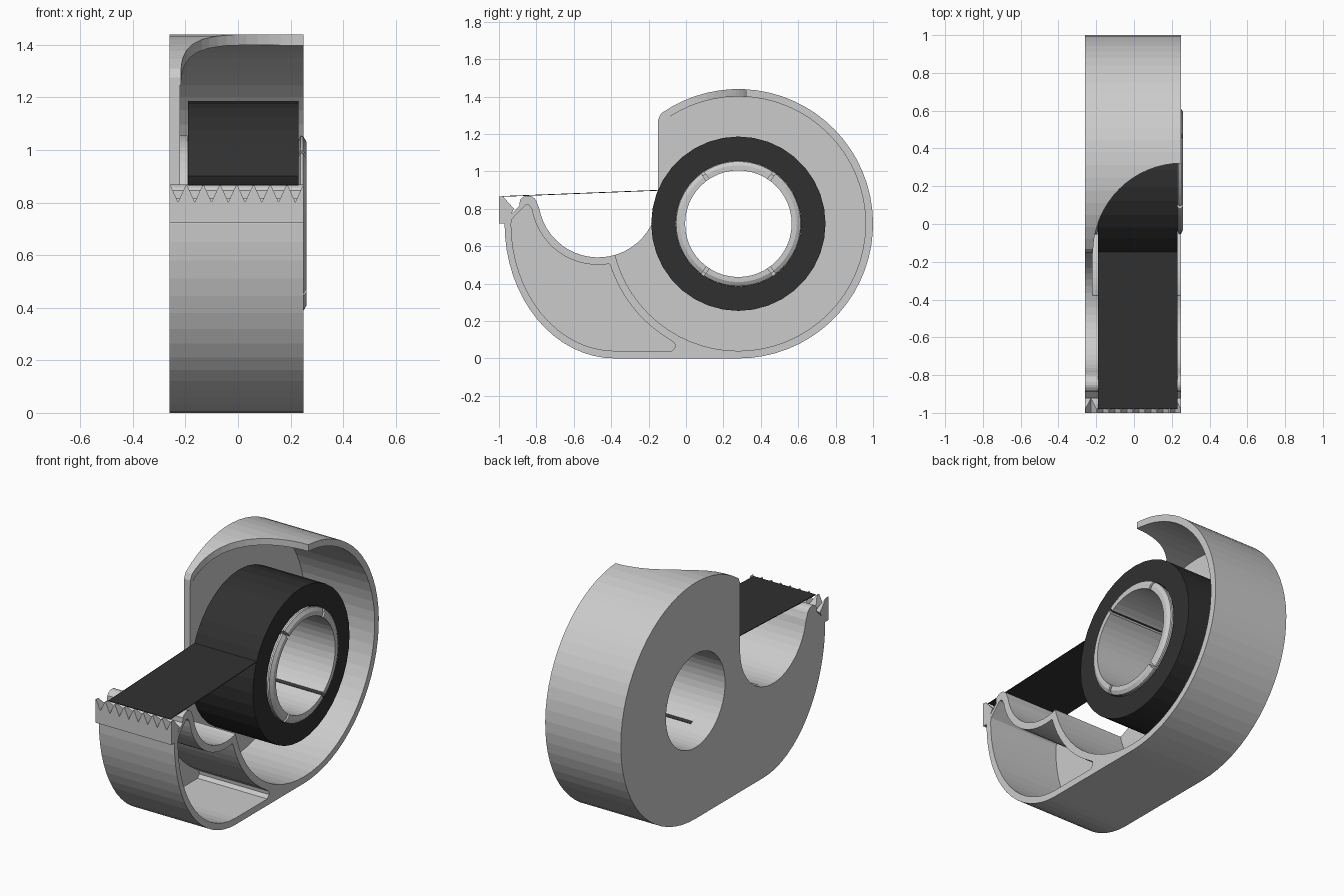
import bpy, bmesh
from math import cos, sin, radians, pi
from mathutils import Matrix

if "Cube" in bpy.data.objects:
    bpy.data.objects.remove(bpy.data.objects["Cube"])

CY, CZ = 0.28, 0.72          # roll centre
X0, X1, FLOOR = -0.26, 0.25, -0.22


def arc(cx, cy, rx, a0, a1, n, ry=None):
    ry = ry or rx
    return [(cx + rx * cos(radians(a0 + (a1 - a0) * i / n)),
             cy + ry * sin(radians(a0 + (a1 - a0) * i / n))) for i in range(n + 1)]


def circle(cx, cy, r, n):
    return arc(cx, cy, r, 0, 360, n)[:-1]


def finish(name, bm):
    bmesh.ops.recalc_face_normals(bm, faces=bm.faces)
    me = bpy.data.meshes.new(name)
    bm.to_mesh(me)
    bm.free()
    ob = bpy.data.objects.new(name, me)
    bpy.context.collection.objects.link(ob)
    return ob


def prism(name, pts, a, b, axis='x'):
    """Extrude a 2D outline along an axis from a to b."""
    place = {'x': lambda p, t: (t, p[0], p[1]),
             'y': lambda p, t: (p[0], t, p[1]),
             'z': lambda p, t: (p[0], p[1], t)}[axis]
    bm = bmesh.new()
    lo = [bm.verts.new(place(p, a)) for p in pts]
    hi = [bm.verts.new(place(p, b)) for p in pts]
    bm.faces.new(lo)
    bm.faces.new(hi)
    n = len(pts)
    for i in range(n):
        j = (i + 1) % n
        bm.faces.new((lo[i], lo[j], hi[j], hi[i]))
    return finish(name, bm)


def lathe(name, profile, n):
    """Turn a closed (x, radius) profile round the roll axis."""
    bm = bmesh.new()
    rings = []
    for i in range(n):
        a = 2 * pi * i / n
        rings.append([bm.verts.new((x, CY + r * cos(a), CZ + r * sin(a))) for x, r in profile])
    m = len(profile)
    for i in range(n):
        p, q = rings[i], rings[(i + 1) % n]
        for k in range(m):
            l = (k + 1) % m
            bm.faces.new((p[k], p[l], q[l], q[k]))
    return finish(name, bm)


def cut(ob, cutters):
    bpy.context.view_layer.objects.active = ob
    for c in cutters:
        mod = ob.modifiers.new("cut", 'BOOLEAN')
        mod.operation, mod.solver, mod.object = 'DIFFERENCE', 'EXACT', c
        bpy.ops.object.modifier_apply(modifier=mod.name)
        bpy.data.objects.remove(c)


# Dispenser shell: solid silhouette, hollowed from the open side
outline = (arc(CY, CZ, 0.72, 125, -90, 40)
           + arc(-0.38, 0.72, 0.59, 270, 180, 16, 0.72)
           + [(-0.965, 0.74), (-0.89, 0.815)]
           + arc(-0.845, 0.82, 0.05, 150, 10, 8)
           + arc(-0.47, 0.86, 0.32, 190, 360, 24)
           + [(-0.15, 1.275)])
body = prism("dispenser_body", outline, X0, X1)
pocket = (arc(-0.38, 0.72, 0.555, 270, 180, 16, 0.68)
          + [(-0.93, 0.745), (-0.868, 0.81), (-0.855, 0.822), (-0.84, 0.82)]
          + arc(-0.47, 0.86, 0.36, 190, 279.5, 14)
          + arc(CY, CZ, 0.72, 198, 239, 10)
          + [(-0.061, 0.082), (-0.058, 0.06), (-0.075, 0.04)])
cut(body, [
    prism("cut_pocket", pocket, FLOOR, 0.4),
    prism("cut_cavity", circle(CY, CZ, 0.68, 64), FLOOR, 0.4),
    prism("cut_hole", circle(CY, CZ, 0.285, 48), -0.4, 0.4),
    prism("cut_top", circle(0.255, -0.15, 0.472, 64), 0.95, 1.6, 'z'),
])

# Slotted hub with base collar and snap lip
hub = lathe("roll_hub", [(FLOOR, 0.285), (FLOOR, 0.335), (-0.192, 0.335), (-0.192, 0.32),
                         (0.232, 0.32), (0.238, 0.335), (0.248, 0.333),
                         (0.26, 0.312), (0.26, 0.285)], 48)
slots = []
for ang in (55, 125):
    s = prism("cut_slot", [(-0.5, -0.009), (0.5, -0.009), (0.5, 0.009), (-0.5, 0.009)], -0.12, 0.4)
    s.data.transform(Matrix.Translation((0, CY, CZ)) @ Matrix.Rotation(radians(ang), 4, 'X'))
    slots.append(s)
cut(hub, slots)

# Serrated blade on the tip of the arm
blade = prism("cutting_blade", [(-1.0, 0.722), (-1.0, 0.865), (-0.978, 0.865),
                                (-0.92, 0.80), (-0.94, 0.76), (-0.965, 0.722)], X0, X1)
pitch = (X1 - X0) / 8
teeth = []
for i in range(8):
    x = X0 + pitch * (i + 0.5)
    teeth.append(prism("cut_tooth", [(x, 0.802), (x + 0.032, 0.872), (x - 0.032, 0.872)],
                       -1.1, -0.85, 'y'))
cut(blade, teeth)

# Tape roll and the pulled-out strip
dark = bpy.data.materials.new("dark_tape")
dark.diffuse_color = (0.03, 0.03, 0.03, 1)
dark.use_nodes = True
dark.node_tree.nodes["Principled BSDF"].inputs["Base Color"].default_value = dark.diffuse_color
roll = lathe("tape_roll", [(-0.19, 0.336), (-0.19, 0.466), (0.23, 0.466), (0.23, 0.336)], 36)
strip = prism("tape_strip", [(-0.14, 0.897), (-0.14, 0.901), (-0.98, 0.868), (-0.98, 0.864)],
              -0.19, 0.23)
for ob in (roll, strip):
    ob.data.materials.append(dark)
